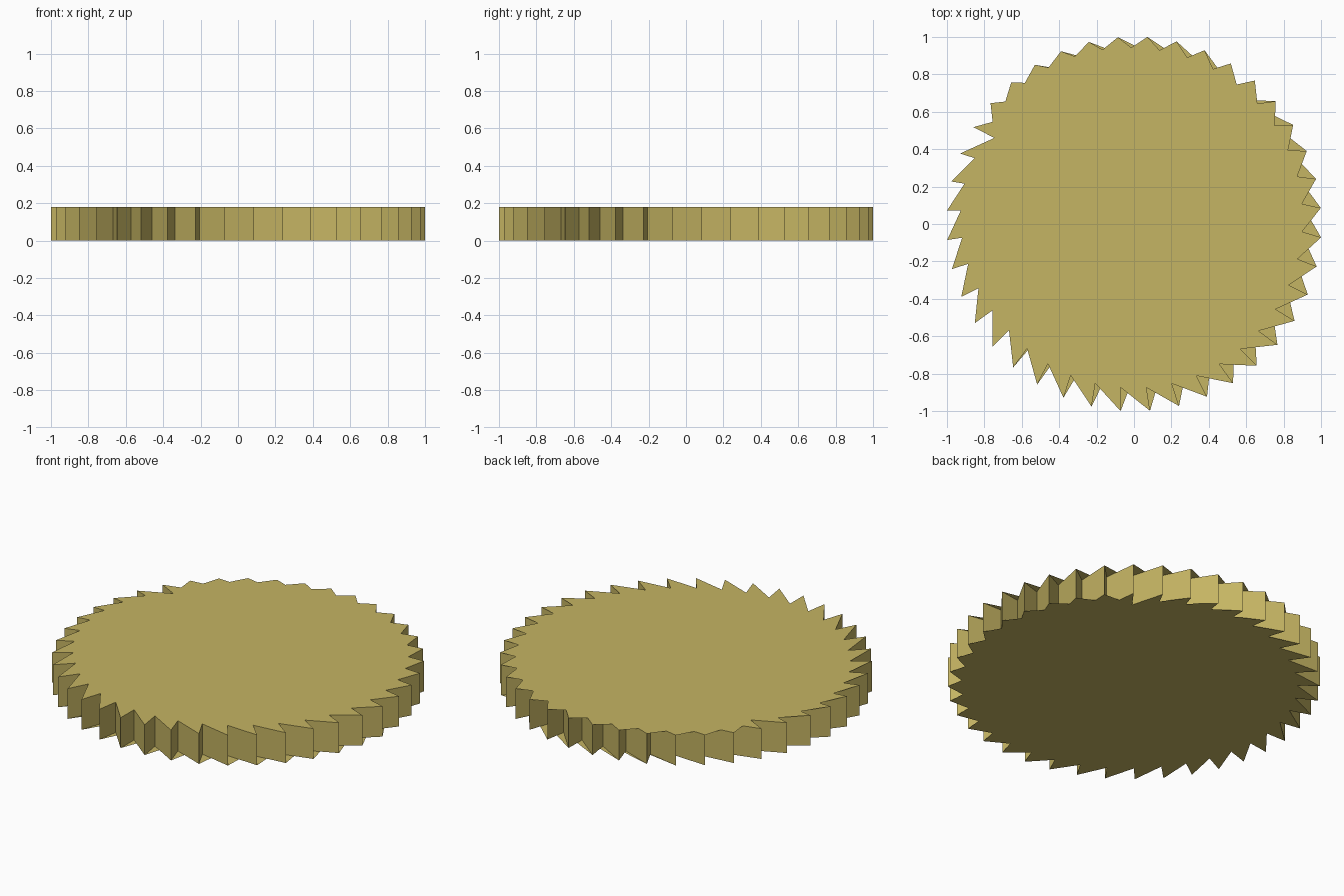
import bpy, bmesh, math

if "Cube" in bpy.data.objects:
    bpy.data.objects.remove(bpy.data.objects["Cube"])

TEETH = 40
HEIGHT = 0.18
TIP_R, ROOT_R = 1.0026, 0.877
PHASE, UNDERCUT = -4.1, 0.55      # degrees

brass = bpy.data.materials.new("dull_yellow")
brass.diffuse_color = (0.56, 0.46, 0.125, 1)
brass.use_nodes = True
brass.node_tree.nodes["Principled BSDF"].inputs["Base Color"].default_value = brass.diffuse_color


def polar(r, deg, z):
    a = math.radians(deg)
    return (r * math.cos(a), r * math.sin(a), z)


bm = bmesh.new()


def saw_ring(z):
    # alternating tip and root points, counter-clockwise
    ring = []
    for k in range(TEETH):
        a = PHASE + k * 360 / TEETH
        ring.append(bm.verts.new(polar(TIP_R, a, z)))
        ring.append(bm.verts.new(polar(ROOT_R, a - UNDERCUT, z)))
    return ring


def fan_cap(ring, start, flip):
    # flat cap fanned from one root point; it bridges part of some notches
    r = ring[start:] + ring[:start]
    for a, b in zip(r[1:-1], r[2:]):
        bm.faces.new((r[0], b, a) if flip else (r[0], a, b))


# toothed rim
low, high = saw_ring(0), saw_ring(HEIGHT)
n = len(low)
for i in range(n):
    j = (i + 1) % n
    bm.faces.new((low[i], low[j], high[j], high[i]))

# top and bottom caps, each fanned from its own root point
fan_cap(high, 2 * 17 + 1, False)
fan_cap(low, 2 * 6 + 1, True)

mesh = bpy.data.meshes.new("ratchet_wheel")
bm.to_mesh(mesh)
bm.free()
mesh.materials.append(brass)
bpy.context.collection.objects.link(bpy.data.objects.new("ratchet_wheel", mesh))
